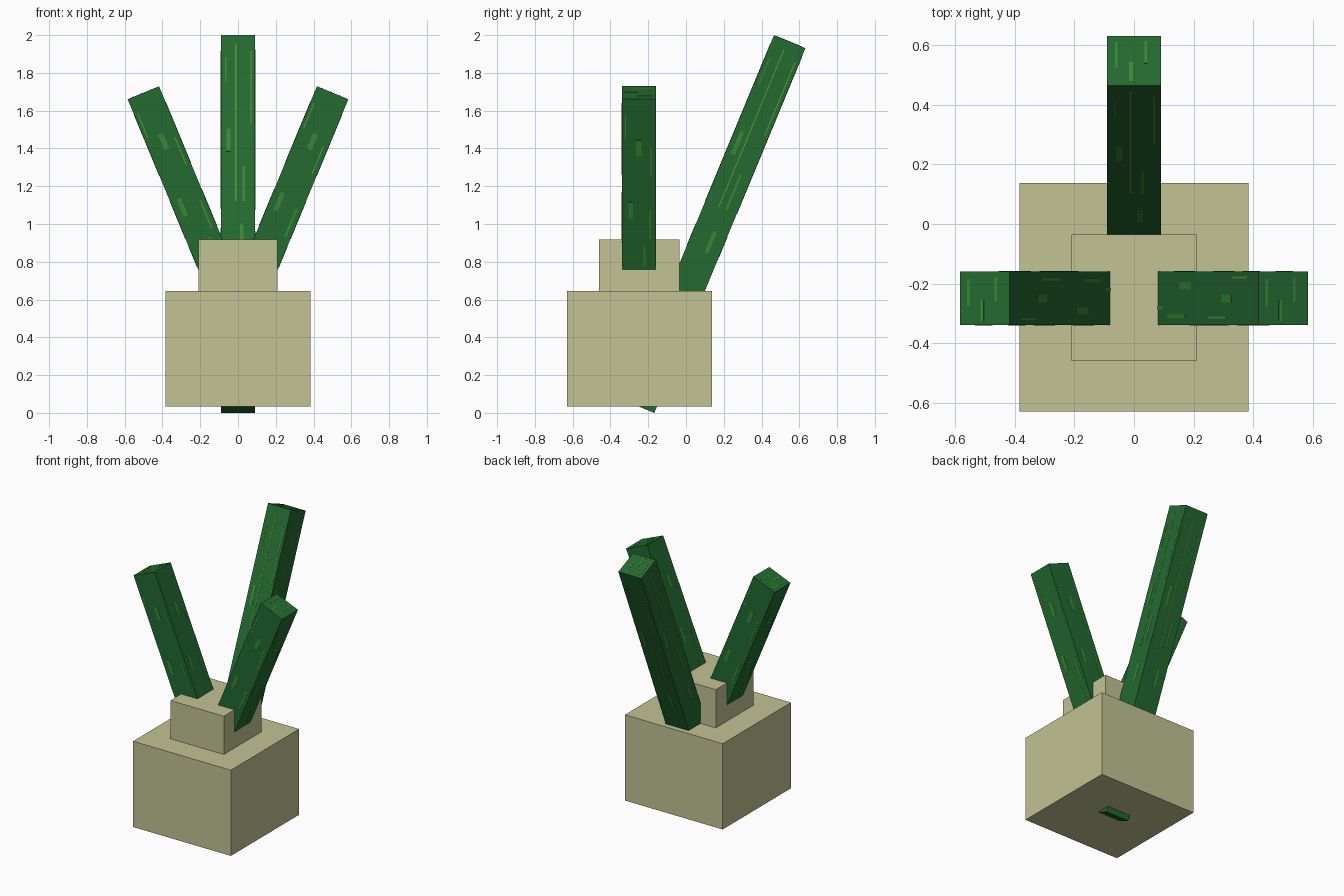
import bpy, bmesh, math
from mathutils import Matrix, Vector

cube = bpy.data.objects.get("Cube")
if cube:
    bpy.data.objects.remove(cube, do_unlink=True)


def linear(c):
    c /= 255
    return c / 12.92 if c <= 0.04045 else ((c + 0.055) / 1.055) ** 2.4


def material(name, rgb):
    m = bpy.data.materials.new(name)
    m.use_nodes = True
    col = (*[linear(c) for c in rgb], 1)
    m.diffuse_color = col
    m.node_tree.nodes["Principled BSDF"].inputs["Base Color"].default_value = col
    return m


clay = material("pale clay", (194, 195, 148))
green = material("leaf green", (35, 106, 48))
streak = material("streak green", (58, 134, 52))
lime = material("thin lime streak", (82, 150, 56))


def add_box(bm, lo, hi, index=0, turn=None):
    """Add a box between two corners, optionally turned, with one material."""
    lo, hi = Vector(lo), Vector(hi)
    mat = Matrix.Translation((lo + hi) / 2) @ Matrix.Diagonal((*(hi - lo), 1))
    if turn:
        mat = turn @ mat
    verts = bmesh.ops.create_cube(bm, size=1, matrix=mat)["verts"]
    for f in {f for v in verts for f in v.link_faces}:
        f.material_index = index


def finish(bm, name, mats):
    mesh = bpy.data.meshes.new(name)
    bm.to_mesh(mesh)
    bm.free()
    for m in mats:
        mesh.materials.append(m)
    ob = bpy.data.objects.new(name, mesh)
    bpy.context.collection.objects.link(ob)
    return ob


def box(name, lo, hi, mat):
    bm = bmesh.new()
    add_box(bm, lo, hi)
    return finish(bm, name, [mat])


# Pot: wide block with a smaller block on top
box("pot_base", (-0.385, -0.63, 0.035), (0.385, 0.137, 0.645), clay)
box("pot_top", (-0.21, -0.46, 0.645), (0.21, -0.035, 0.917), clay)

HALF = 0.09    # half the stalk width
SKIN = 0.0015  # streak plate thickness

# Streaks: (offset across, distance below tip, width, length, material index)
LONG_MARKS = [(-0.012, 0.5, 0.006, 0.9, 2), (0.068, 0.3, 0.006, 0.42, 2),
              (-0.05, 0.6, 0.022, 0.13, 1), (0.02, 1.14, 0.02, 0.12, 1),
              (0.03, 0.85, 0.012, 0.2, 1), (-0.065, 0.2, 0.006, 0.15, 1)]
SHORT_MARKS = [(0.0, 0.28, 0.028, 0.09, 1), (-0.042, 0.64, 0.024, 0.1, 1),
               (0.064, 0.36, 0.006, 0.16, 2), (0.06, 0.72, 0.012, 0.16, 1),
               (-0.07, 0.16, 0.006, 0.14, 2), (0.03, 0.9, 0.01, 0.12, 1)]
TIP_MARKS = [(-0.06, 0.02, 0.008, 0.09), (-0.01, -0.04, 0.012, 0.07),
             (0.04, 0.03, 0.008, 0.08)]


def stalk(name, tip, length, axis, angle, marks):
    """Square stalk whose local origin is the middle of its tip."""
    bm = bmesh.new()
    add_box(bm, (-HALF, -HALF, -length), (HALF, HALF, 0))
    for side in range(4):
        turn = Matrix.Rotation(side * math.pi / 2, 4, "Z")
        for u, v, w, l, i in marks:
            add_box(bm, (u - w / 2, -HALF - SKIN, -v - l / 2),
                    (u + w / 2, -HALF + SKIN, -v + l / 2), i, turn)
    for u, v, w, l in TIP_MARKS:
        add_box(bm, (u - w / 2, v - l / 2, -SKIN), (u + w / 2, v + l / 2, SKIN), 1)
    ob = finish(bm, name, [green, streak, lime])
    ob.matrix_world = Matrix.Translation(tip) @ Matrix.Rotation(angle, 4, axis)


# Stalks: a long one leaning back, and a pair leaning outwards
LEAN = math.radians(22.5)
stalk("back_stalk", (0, 0.549, 1.965), 2.09, "X", -LEAN, LONG_MARKS)
for name, s in (("left_stalk", 1), ("right_stalk", -1)):
    stalk(name, (s * 0.501, -0.25, 1.695), 1.35, "Y", s * LEAN, SHORT_MARKS)
